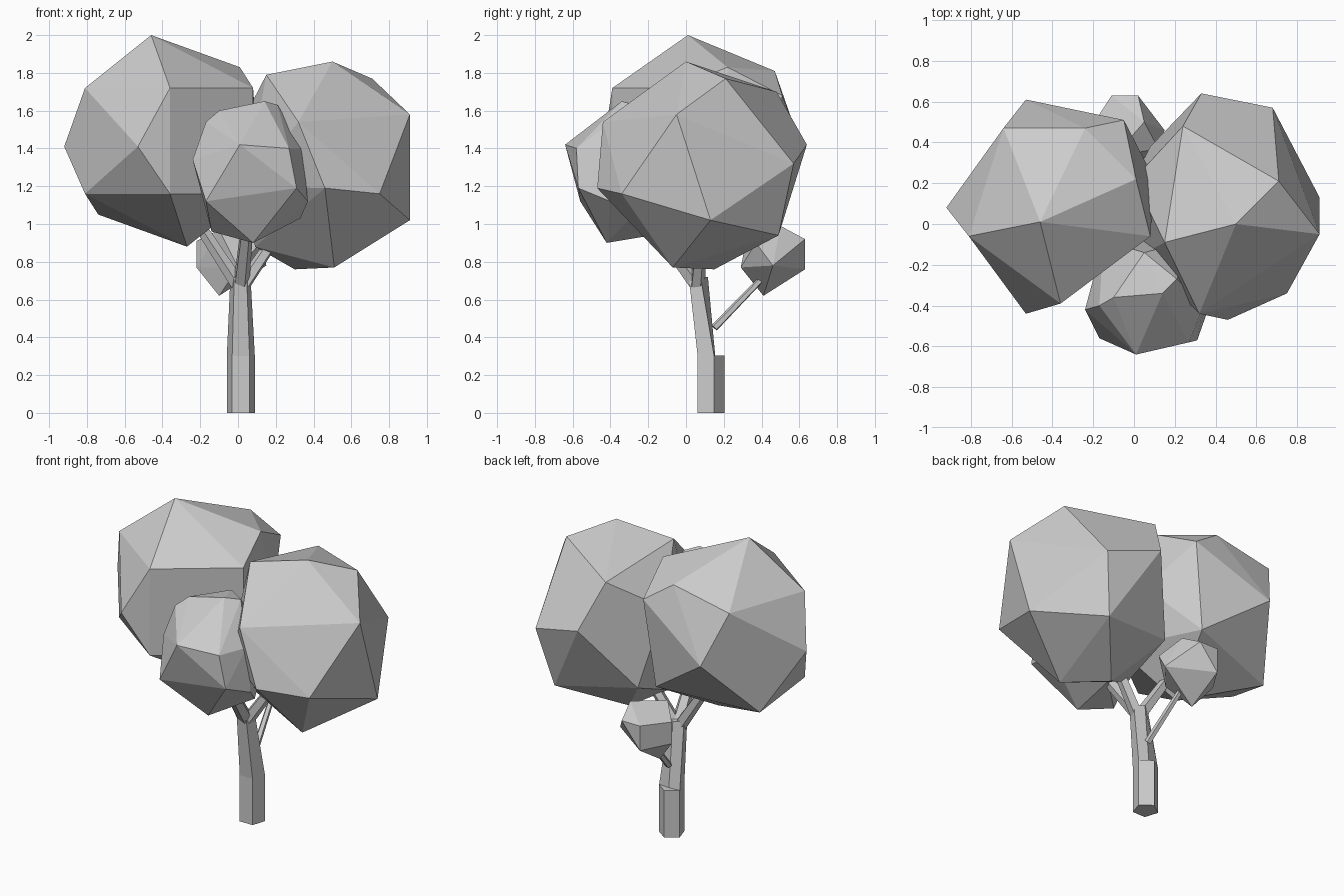
import bpy, bmesh, math
from mathutils import Vector


def finish(name, bm):
    bmesh.ops.recalc_face_normals(bm, faces=bm.faces)
    mesh = bpy.data.meshes.new(name)
    bm.to_mesh(mesh)
    bm.free()
    obj = bpy.data.objects.new(name, mesh)
    bpy.context.collection.objects.link(obj)
    return obj


def hull(name, points):
    """Faceted leaf clump wrapped around a few corner points."""
    bm = bmesh.new()
    for p in points:
        bm.verts.new(p)
    res = bmesh.ops.convex_hull(bm, input=bm.verts)
    loose = [v for v in bm.verts if not v.link_faces]
    bmesh.ops.delete(bm, geom=loose, context='VERTS')
    bmesh.ops.dissolve_limit(bm, angle_limit=math.radians(4),
                             verts=bm.verts, edges=bm.edges)
    return finish(name, bm)


def loft(name, rings):
    """Closed tube through rings of equal point count."""
    bm = bmesh.new()
    loops = [[bm.verts.new(p) for p in ring] for ring in rings]
    for a, b in zip(loops, loops[1:]):
        n = len(a)
        for i in range(n):
            bm.faces.new((a[i], a[(i + 1) % n], b[(i + 1) % n], b[i]))
    bm.faces.new(loops[0])
    bm.faces.new(loops[-1])
    return finish(name, bm)


def pentagon(cx, cy, z, r, back=None):
    """Flat side to the front, point to the back (optionally pulled in)."""
    pts = [Vector((cx + r * math.sin(i * math.tau / 5),
                   cy + r * math.cos(i * math.tau / 5), z)) for i in range(5)]
    if back is not None:
        pts[0].y = back
    return pts


def branch(name, start, end, r0, r1, sides=5):
    start, end = Vector(start), Vector(end)
    rot = (end - start).to_track_quat('Z', 'Y')
    rings = []
    for c, r in ((start, r0), (end, r1)):
        rings.append([c + rot @ Vector((r * math.cos(i * math.tau / sides),
                                        r * math.sin(i * math.tau / sides), 0))
                      for i in range(sides)])
    return loft(name, rings)


# Trunk: upright foot, then a leaning, tapering stem
loft("trunk_base", [pentagon(0.015, 0.125, 0, 0.078),
                    pentagon(0.015, 0.125, 0.305, 0.078)])
loft("trunk_stem", [pentagon(0.015, 0.125, 0.30, 0.078, back=0.155),
                    pentagon(0.013, 0.06, 0.72, 0.056)])

# Branches
branch("left_branch", (0.0, 0.06, 0.68), (-0.26, 0.06, 1.08), 0.040, 0.03)
branch("right_branch", (0.03, 0.06, 0.68), (0.26, 0.09, 1.02), 0.040, 0.03)
branch("front_branch", (0.015, 0.06, 0.68), (0.06, -0.25, 1.10), 0.045, 0.03)
branch("back_branch", (0.02, 0.15, 0.45), (-0.03, 0.43, 0.74), 0.021, 0.017)

# Leaf clumps
hull("left_leaves", [
    (-0.46, 0.01, 2.0), (-0.81, -0.06, 1.72), (-0.36, -0.39, 1.72),
    (0.08, -0.06, 1.72), (0.01, 0.22, 1.83), (-0.24, 0.47, 1.81),
    (-0.64, 0.47, 1.73), (-0.05, 0.51, 1.68), (-0.53, 0.61, 1.41),
    (-0.92, 0.08, 1.41), (-0.53, -0.44, 1.41), (-0.81, -0.06, 1.16),
    (-0.36, -0.39, 1.16), (-0.74, 0.30, 1.05), (-0.27, 0.06, 0.88),
    (0.08, -0.06, 1.16), (0.10, 0.22, 1.44), (-0.12, 0.48, 1.12)])
hull("right_leaves", [
    (0.50, 0.0, 1.86), (0.71, 0.21, 1.77), (0.15, -0.09, 1.79),
    (0.91, -0.05, 1.58), (0.91, 0.13, 1.02), (0.75, -0.34, 1.16),
    (0.46, -0.47, 1.19), (0.32, -0.44, 1.54), (0.33, 0.64, 1.42),
    (0.68, 0.57, 1.32), (0.51, -0.07, 0.77), (0.30, 0.15, 0.76),
    (0.60, 0.49, 0.94), (0.24, 0.48, 1.70), (0.0, 0.22, 1.50),
    (0.04, -0.15, 1.20), (0.08, 0.38, 1.02), (0.09, 0.05, 0.88)])
hull("front_leaves", [
    (0.14, -0.34, 1.65), (0.21, -0.27, 1.63), (-0.10, -0.36, 1.60),
    (0.05, -0.14, 1.60), (0.01, -0.64, 1.42), (0.27, -0.58, 1.40),
    (-0.17, -0.56, 1.12), (-0.24, -0.42, 1.34), (0.31, -0.57, 1.19),
    (0.37, -0.40, 1.12), (0.34, -0.40, 1.40), (0.08, -0.42, 0.90),
    (-0.14, -0.35, 0.96), (0.33, -0.30, 1.03), (-0.17, -0.40, 1.54),
    (-0.15, -0.08, 1.30), (0.10, -0.12, 0.95), (0.28, -0.08, 1.30)])
hull("back_leaves", [
    (-0.10, 0.41, 0.62), (-0.22, 0.46, 0.77), (-0.11, 0.63, 0.76),
    (0.02, 0.63, 0.92), (-0.11, 0.63, 0.92), (0.15, 0.46, 0.78),
    (0.00, 0.29, 0.77), (-0.22, 0.46, 0.91), (-0.10, 0.33, 0.97),
    (0.05, 0.50, 0.99), (0.12, 0.37, 0.90)])
